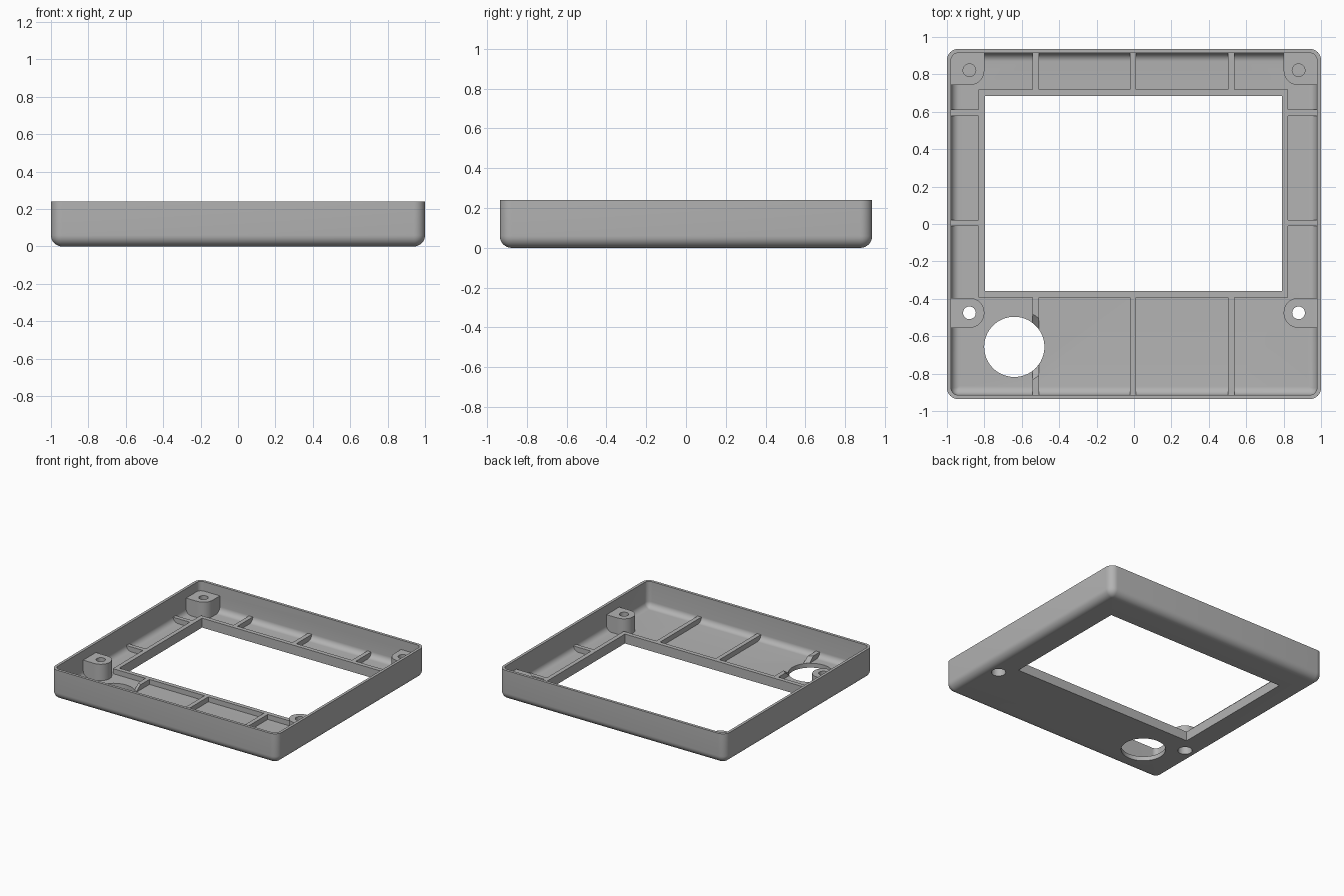
import bpy, bmesh
from math import sin, cos, pi, radians

cube = bpy.data.objects.get("Cube")
if cube:
    bpy.data.objects.remove(cube, do_unlink=True)

grey = bpy.data.materials.new("plain grey")
grey.use_nodes = True
colour = (0.45, 0.45, 0.45, 1)
grey.diffuse_color = colour
grey.node_tree.nodes["Principled BSDF"].inputs["Base Color"].default_value = colour

HX, HY, TOP = 1.0, 0.936, 0.24      # half sizes and rim height
FLOOR, WALL, RIB_TOP, BOSS_TOP = 0.035, 0.022, 0.075, 0.165
SUNK = 0.026                         # parts start inside the floor


def outline(x0, x1, y0, y1, radii, steps=8):
    """Counter-clockwise rounded rectangle; radii start at the +x +y corner."""
    corners = [(x1, y1, -1, -1), (x0, y1, 1, -1), (x0, y0, 1, 1), (x1, y0, -1, 1)]
    pts = []
    for i, ((cx, cy, sx, sy), r) in enumerate(zip(corners, radii)):
        if r == 0:
            pts.append((cx, cy))
            continue
        for k in range(steps + 1):
            a = (i + k / steps) * pi / 2
            pts.append((cx + sx * r + r * cos(a), cy + sy * r + r * sin(a)))
    return pts


def loft(name, rings):
    """Skin a stack of (outline, z) rings and cap both ends."""
    bm = bmesh.new()
    loops = [[bm.verts.new((x, y, z)) for x, y in pts] for pts, z in rings]
    n = len(loops[0])
    for a, b in zip(loops, loops[1:]):
        for i in range(n):
            j = (i + 1) % n
            bm.faces.new((a[i], a[j], b[j], b[i]))
    bm.faces.new(loops[0][::-1])
    bm.faces.new(loops[-1])
    bmesh.ops.recalc_face_normals(bm, faces=bm.faces)
    mesh = bpy.data.meshes.new(name)
    bm.to_mesh(mesh)
    bm.free()
    mesh.materials.append(grey)
    obj = bpy.data.objects.new(name, mesh)
    bpy.context.collection.objects.link(obj)
    return obj


def prism(name, x0, x1, y0, y1, z0, z1, radii=(0, 0, 0, 0)):
    pts = outline(x0, x1, y0, y1, radii)
    return loft(name, [(pts, z0), (pts, z1)])


def round_tool(name, x, y, r0, r1, z0, z1, sides=48):
    def ring(r):
        return [(x + r * cos(2 * pi * i / sides), y + r * sin(2 * pi * i / sides))
                for i in range(sides)]
    return loft(name, [(ring(r0), z0), (ring(r1), z1)])


def combine(tool, operation):
    """Apply a boolean to the tray and discard the tool."""
    mod = tray.modifiers.new(tool.name, 'BOOLEAN')
    mod.operation = operation
    mod.solver = 'EXACT'
    mod.object = tool
    bpy.context.view_layer.objects.active = tray
    bpy.ops.object.modifier_apply(modifier=mod.name)
    bpy.data.objects.remove(tool, do_unlink=True)


# Tray shell: filleted outside, rim, then filleted inside down to the floor
def shell_ring(inset, radius):
    r = max(radius, 0.006)
    return outline(-HX + inset, HX - inset, -HY + inset, HY - inset, [r] * 4)


rings = []
R_OUT, R_IN, STEPS = 0.06, 0.045, 8
for k in range(STEPS + 1):
    a = k / STEPS * pi / 2
    inset = R_OUT * (1 - sin(a))
    rings.append((shell_ring(inset, R_OUT - inset), R_OUT * (1 - cos(a))))
rings.append((shell_ring(0, R_OUT), TOP))
rings.append((shell_ring(WALL, R_OUT - WALL), TOP))
for k in range(STEPS + 1):
    a = k / STEPS * pi / 2
    inset = R_IN * (1 - cos(a))
    rings.append((shell_ring(WALL + inset, R_OUT - WALL - inset),
                  FLOOR + R_IN * (1 - sin(a))))
tray = loft("display_cover_tray", rings)

# Raised lip around the display opening
OX0, OX1, OY0, OY1, LIP = -0.797, 0.79, -0.358, 0.685, 0.034
combine(prism("lip", OX0 - LIP, OX1 + LIP, OY0 - LIP, OY1 + LIP, SUNK, RIB_TOP), 'UNION')

# Stiffening ribs, front and back, then both sides
END = 0.018
for x in (-0.525, -0.005, 0.52):
    for y0, y1 in ((-HY + END, OY0 - 0.01), (OY1 + 0.01, HY - END)):
        combine(prism("rib", x - 0.017, x + 0.017, y0, y1, SUNK, RIB_TOP), 'UNION')
for y in (0.595, 0.005):
    for x0, x1 in ((-HX + END, OX0 - 0.01), (OX1 + 0.01, HX - END)):
        combine(prism("rib", x0, x1, y - 0.017, y + 0.017, SUNK, RIB_TOP), 'UNION')

# Screw bosses: rounded tabs off the side walls, rounded blocks in the back corners
BX, FRONT_Y, BACK_Y, BR = 0.88, -0.475, 0.822, 0.079
for side in (-1, 1):
    x0, x1 = sorted((side * (BX - 0.08), side * (HX - END)))
    tab = (BR, 0, 0, BR) if side < 0 else (0, BR, BR, 0)
    block = (0, 0.04, 0, BR) if side < 0 else (0.04, 0, BR, 0)
    combine(prism("tab_boss", x0, x1, FRONT_Y - 0.08, FRONT_Y + 0.08,
                  SUNK, BOSS_TOP, tab), 'UNION')
    combine(prism("corner_boss", x0, x1, BACK_Y - 0.08, HY - END,
                  SUNK, BOSS_TOP, block), 'UNION')

# Display opening and the round hole with its relief through the rib
combine(prism("opening", OX0, OX1, OY0, OY1, -0.1, 0.2), 'DIFFERENCE')
KX, KY, KR = -0.64, -0.657, 0.161
combine(round_tool("round_hole", KX, KY, KR, KR, -0.1, 0.2, 64), 'DIFFERENCE')
combine(round_tool("relief", KX, KY, KR + 0.001, 0.205, FLOOR + 0.001, RIB_TOP + 0.004, 64),
        'DIFFERENCE')

# Screw holes: counterbored through holes in front, blind holes at the back
for side in (-1, 1):
    x = side * BX
    combine(round_tool("screw_hole", x, FRONT_Y, 0.034, 0.034, -0.1, 0.3, 32), 'DIFFERENCE')
    combine(round_tool("counterbore", x, FRONT_Y, 0.052, 0.052, -0.1, 0.1, 32), 'DIFFERENCE')
    combine(round_tool("blind_hole", x, BACK_Y, 0.034, 0.034, 0.06, 0.3, 32), 'DIFFERENCE')

# Smooth fillets with sharp edges kept
bpy.ops.object.select_all(action='DESELECT')
tray.select_set(True)
bpy.context.view_layer.objects.active = tray
bpy.ops.object.shade_smooth_by_angle(angle=radians(30))
